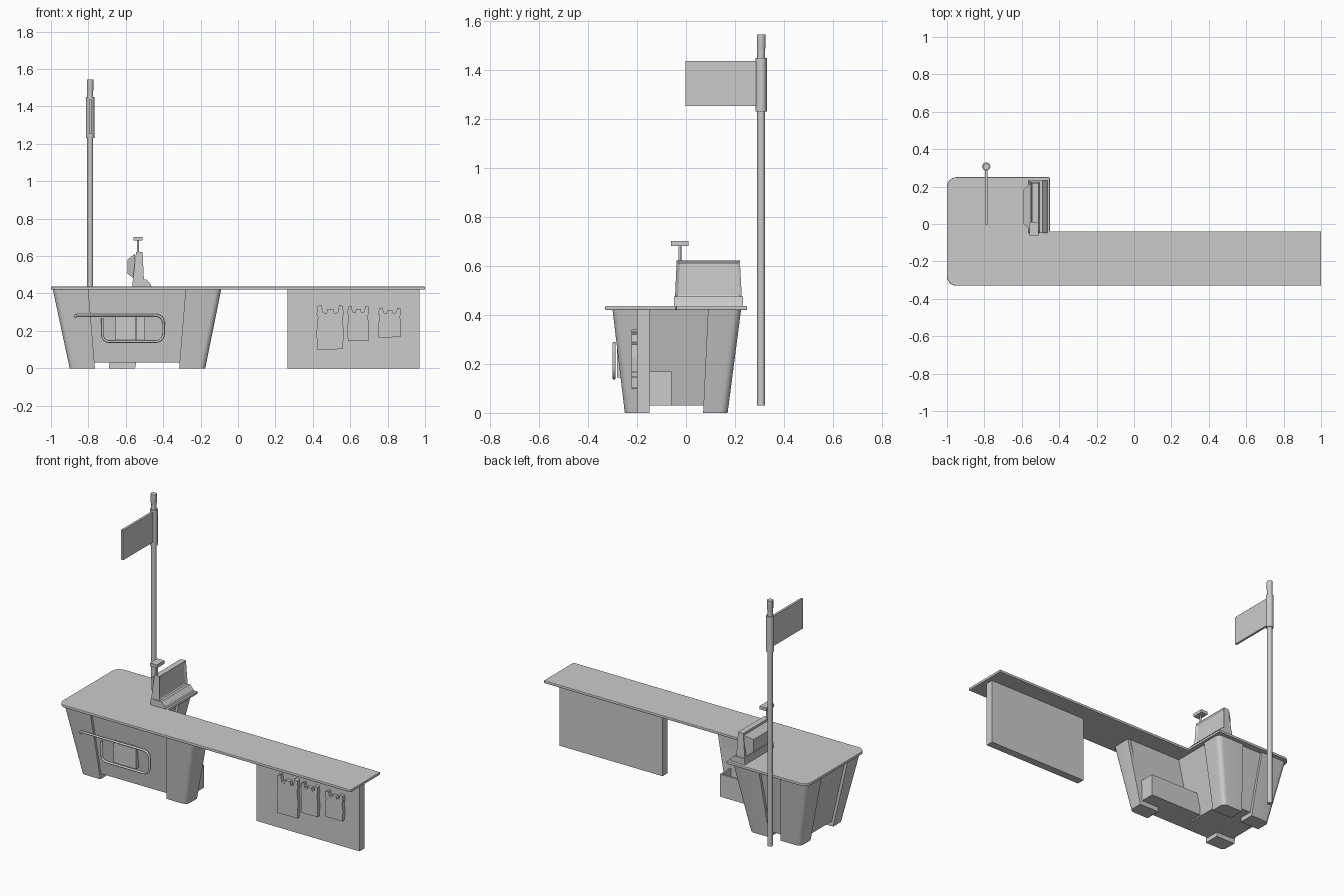
import bpy, bmesh, math
from mathutils import Vector

if "Cube" in bpy.data.objects:
    bpy.data.objects.remove(bpy.data.objects["Cube"])


def loft(name, *loops):
    """Skin matching point loops and cap both ends."""
    bm = bmesh.new()
    rings = [[bm.verts.new(p) for p in lp] for lp in loops]
    n = len(rings[0])
    for a, b in zip(rings, rings[1:]):
        for i in range(n):
            j = (i + 1) % n
            bm.faces.new((a[i], a[j], b[j], b[i]))
    bm.faces.new(rings[0])
    bm.faces.new(rings[-1])
    bmesh.ops.recalc_face_normals(bm, faces=bm.faces)
    me = bpy.data.meshes.new(name)
    bm.to_mesh(me)
    bm.free()
    ob = bpy.data.objects.new(name, me)
    bpy.context.collection.objects.link(ob)
    return ob


def box(name, x0, x1, y0, y1, z0, z1):
    r = [(x0, y0), (x1, y0), (x1, y1), (x0, y1)]
    return loft(name, [(x, y, z0) for x, y in r], [(x, y, z1) for x, y in r])


def xz_slab(name, pts, y0, y1):
    return loft(name, [(x, y0, z) for x, z in pts], [(x, y1, z) for x, z in pts])


def smooth(ob, angle=35):
    bpy.ops.object.select_all(action='DESELECT')
    ob.select_set(True)
    bpy.context.view_layer.objects.active = ob
    bpy.ops.object.shade_smooth_by_angle(angle=math.radians(angle))


def arc(cx, cy, r, a0, a1, n=6):
    return [(cx + r * math.cos(math.radians(a0 + (a1 - a0) * i / n)),
             cy + r * math.sin(math.radians(a0 + (a1 - a0) * i / n))) for i in range(n + 1)]


# L-shaped counter top with rounded left corners and a softened edge
outline = (arc(-0.95, -0.28, 0.05, 180, 270) + [(1, -0.33), (1, -0.04), (-0.45, -0.04), (-0.45, 0.25)]
           + arc(-0.95, 0.20, 0.05, 90, 180))
top = loft("counter_top", [(x, y, 0.42) for x, y in outline], [(x, y, 0.437) for x, y in outline])
bev = top.modifiers.new("edge", 'BEVEL')
bev.width, bev.segments, bev.limit_method = 0.004, 2, 'ANGLE'


# Tapered L-shaped base body
def body_loop(xl, xr, yf, yn, xn, yb, z):
    return [(x, y, z) for x, y in
            [(xl, yf), (xr, yf), (xr, yn), (xn, yn), (xn, yb), (xl, yb)]]


loft("base_body", body_loop(-0.89, -0.19, -0.24, -0.16, -0.57, 0.155, 0.03),
     body_loop(-0.972, -0.11, -0.285, -0.16, -0.48, 0.21, 0.421))


# Tapered legs, outer corner rounded
def leg(name, sx, sy, bottom, topr):
    loops = []
    for (xi, xo, yi, yo), z in ((bottom, 0.0), (topr, 0.421)):
        r = 0.03
        cx, cy = xo - sx * r, yo - sy * r
        pts = [(xi, yi), (xo, yi)]
        pts += [(cx + sx * u, cy + sy * v) for u, v in arc(0, 0, r, 0, 90, 5)]
        pts += [(xi, yo)]
        loops.append([(x, y, z) for x, y in pts])
    smooth(loft(name, *loops))


front_b, front_t = (-0.15, -0.25), (-0.165, -0.30)
back_b, back_t = (0.07, 0.17), (0.09, 0.225)
left_b, left_t = (-0.765, -0.90), (-0.80, -0.99)
leg("front_left_leg", -1, -1, left_b + front_b, left_t + front_t)
leg("front_right_leg", 1, -1, (-0.315, -0.175) + front_b, (-0.28, -0.09) + front_t)
leg("back_left_leg", -1, 1, left_b + back_b, left_t + back_t)
leg("back_right_leg", 1, 1, (-0.69, -0.55) + back_b, (-0.655, -0.465) + back_t)

# Open storage bin on the cashier side
box("bin_floor", -0.56, -0.19, -0.165, -0.06, 0.03, 0.04)
box("bin_front", -0.56, -0.19, -0.07, -0.06, 0.03, 0.17)
box("bin_side", -0.20, -0.19, -0.165, -0.06, 0.03, 0.17)

# Panels on the front of the base
box("front_plate_left", -0.655, -0.545, -0.281, -0.25, 0.145, 0.28)
box("front_plate_right", -0.543, -0.50, -0.281, -0.25, 0.145, 0.28)


# Bent tube rail on the front
def tube(name, pts, r):
    cu = bpy.data.curves.new(name, 'CURVE')
    cu.dimensions = '3D'
    cu.bevel_depth, cu.bevel_resolution, cu.use_fill_caps = r, 2, True
    sp = cu.splines.new('POLY')
    sp.points.add(len(pts) - 1)
    for p, q in zip(sp.points, pts):
        p.co = (*q, 1)
    ob = bpy.data.objects.new(name, cu)
    bpy.context.collection.objects.link(ob)
    bpy.ops.object.select_all(action='DESELECT')
    ob.select_set(True)
    bpy.context.view_layer.objects.active = ob
    bpy.ops.object.convert(target='MESH')
    smooth(bpy.context.view_layer.objects.active, 50)


path = ([(-0.872, 0.272), (-0.865, 0.284)] + arc(-0.44, 0.242, 0.042, 90, 0) + arc(-0.44, 0.185, 0.042, 0, -90)
        + arc(-0.69, 0.178, 0.035, 270, 180) + [(-0.725, 0.265)])
tube("front_rail", [(x, -0.294, z) for x, z in path], 0.007)

# Support panel under the long end, with three carrier bags
box("support_panel", 0.265, 0.97, -0.20, -0.15, 0.0, 0.421)
bag = [(0.02, 0), (0.97, 0.01), (1, 0.4), (0.95, 0.72), (1, 0.78), (0.97, 0.97), (0.84, 1), (0.78, 0.83),
       (0.66, 0.80), (0.62, 0.90), (0.40, 0.90), (0.36, 0.80), (0.24, 0.83), (0.18, 1), (0.04, 0.97),
       (0, 0.80), (0.05, 0.72), (0, 0.4)]
for i, (x0, x1, z0, z1) in enumerate([(0.42, 0.565, 0.10, 0.34), (0.585, 0.70, 0.145, 0.335),
                                      (0.75, 0.872, 0.165, 0.325)]):
    xz_slab(f"carrier_bag_{i + 1}", [(x0 + u * (x1 - x0), z0 + v * (z1 - z0)) for u, v in bag], -0.222, -0.198)

# Till: foot, screen housing with recessed screen, rear bulge
xz_slab("till_foot", [(-0.565, 0.436), (-0.462, 0.436), (-0.468, 0.452), (-0.49, 0.475), (-0.562, 0.475)],
        -0.048, 0.232)
till = loft("till_screen", [(x, y, 0.47) for x, y in [(-0.562, -0.045), (-0.503, -0.045), (-0.503, 0.228), (-0.562, 0.228)]],
            [(x, y, 0.622) for x, y in [(-0.545, -0.038), (-0.51, -0.038), (-0.51, 0.22), (-0.545, 0.22)]])
bm = bmesh.new()
bm.from_mesh(till.data)
bm.normal_update()
face = max(bm.faces, key=lambda f: f.normal.x)
bmesh.ops.inset_region(bm, faces=[face], thickness=0.018, depth=0.0)
bmesh.ops.translate(bm, verts=face.verts, vec=Vector((-0.008, 0, 0)))
bm.to_mesh(till.data)
bm.free()
loft("till_bulge", [(-0.55, y, z) for y, z in [(-0.035, 0.475), (0.22, 0.475), (0.22, 0.612), (-0.035, 0.612)]],
     [(-0.59, y, z) for y, z in [(0.0, 0.505), (0.185, 0.505), (0.185, 0.582), (0.0, 0.582)]])


# Round parts turned from a radius profile
def turned(name, x, y, prof, n):
    smooth(loft(name, *[[(x + r * math.cos(2 * math.pi * i / n), y + r * math.sin(2 * math.pi * i / n), z)
                         for i in range(n)] for r, z in prof]), 50)


# Small customer display
turned("display_stem", -0.535, -0.025, [(0.006, 0.615), (0.006, 0.685)], 8)
box("display_head", -0.558, -0.51, -0.062, 0.011, 0.682, 0.702)

# Pole with sleeve, tip and sign board
turned("sign_pole", -0.79, 0.307, [(0.016, 0.03), (0.016, 1.48)], 12)
turned("pole_sleeve", -0.79, 0.307, [(0.023, 1.23), (0.023, 1.45)], 8)
turned("pole_tip", -0.79, 0.307, [(0.015, 1.44), (0.014, 1.475), (0.018, 1.495), (0.018, 1.545)], 8)
box("sign_board", -0.797, -0.783, -0.003, 0.29, 1.253, 1.438)
